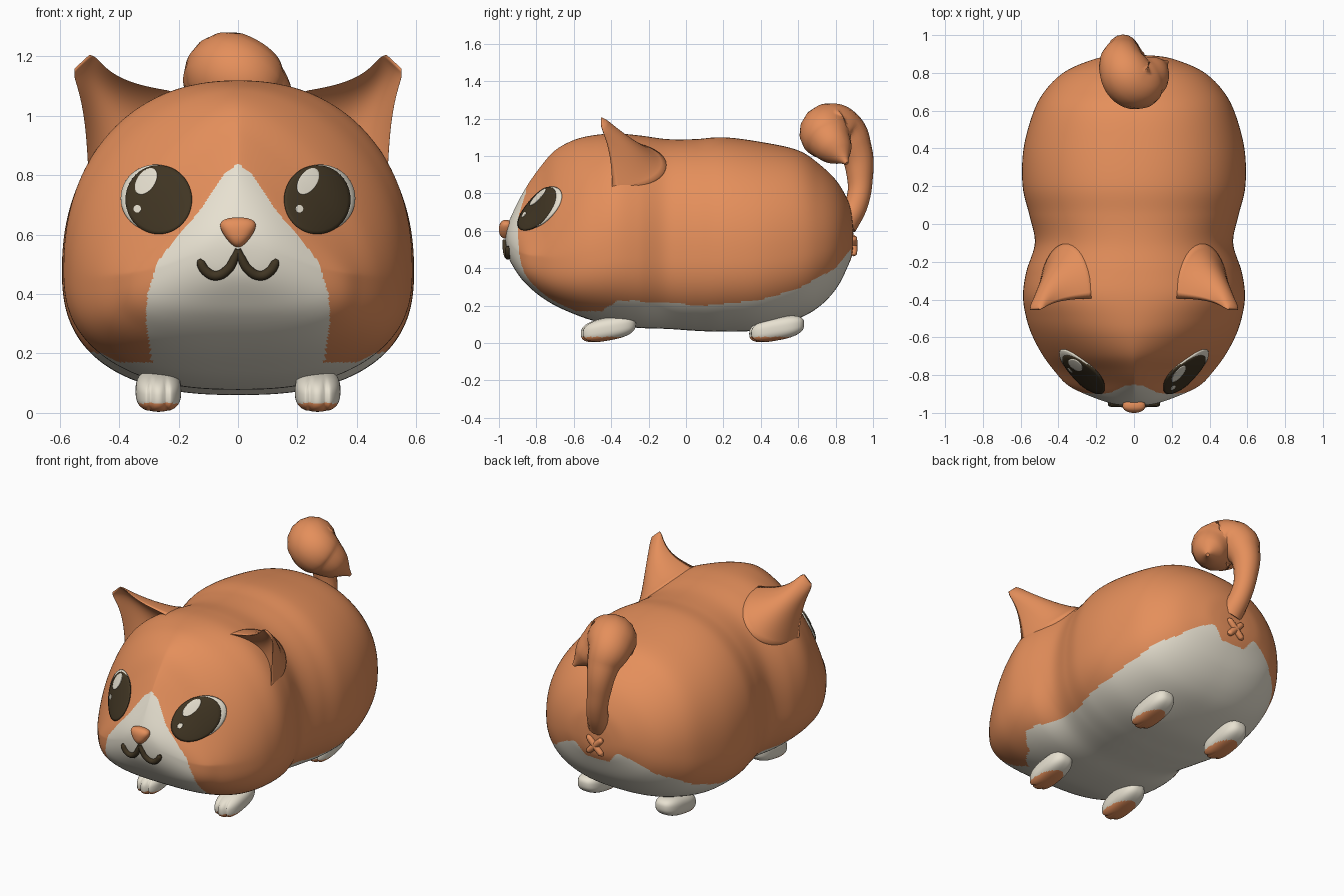
import bpy, bmesh, math
from mathutils import Vector
from mathutils.bvhtree import BVHTree

if "Cube" in bpy.data.objects:
    bpy.data.objects.remove(bpy.data.objects["Cube"])


def material(name, rgb):
    m = bpy.data.materials.new(name)
    m.diffuse_color = (*rgb, 1)
    m.use_nodes = True
    m.node_tree.nodes["Principled BSDF"].inputs["Base Color"].default_value = m.diffuse_color
    return m


ORANGE = material("orange_fur", (0.78, 0.275, 0.105))
WHITE = material("cream_fur", (0.82, 0.77, 0.65))
DARK = material("dark_brown", (0.052, 0.036, 0.017))


def loft(name, rings, mats, rule=None):
    """Closed skin over rings of points, capped at both ends."""
    bm = bmesh.new()
    rows = [[bm.verts.new(p) for p in r] for r in rings]
    n = len(rows[0])
    for a, b in zip(rows, rows[1:]):
        for i in range(n):
            bm.faces.new((a[i], a[(i + 1) % n], b[(i + 1) % n], b[i]))
    bm.faces.new(rows[0])
    bm.faces.new(rows[-1])
    bmesh.ops.recalc_face_normals(bm, faces=bm.faces)
    bm.normal_update()
    for f in bm.faces:
        f.smooth = True
        if rule:
            f.material_index = rule(f.calc_center_median(), f.normal)
    me = bpy.data.meshes.new(name)
    bm.to_mesh(me)
    bm.free()
    for m in mats:
        me.materials.append(m)
    ob = bpy.data.objects.new(name, me)
    bpy.context.collection.objects.link(ob)
    return ob


def spow(v, p):
    return math.copysign(abs(v) ** p, v)


def table(pts, v):
    """Piecewise linear lookup."""
    for (a, fa), (b, fb) in zip(pts, pts[1:]):
        if v <= b:
            return fa + (fb - fa) * max(0, (v - a) / (b - a))
    return pts[-1][1]


def tube(name, pts, mat):
    """Round tube through (x, y, z, radius) points."""
    cu = bpy.data.curves.new(name, 'CURVE')
    cu.dimensions = '3D'
    cu.bevel_depth, cu.bevel_resolution, cu.resolution_u = 1, 6, 10
    cu.use_fill_caps = True
    sp = cu.splines.new('BEZIER')
    sp.radius_interpolation = 'CARDINAL'
    sp.bezier_points.add(len(pts) - 1)
    for bp, p in zip(sp.bezier_points, pts):
        bp.co, bp.radius = p[:3], p[3]
        bp.handle_left_type = bp.handle_right_type = 'AUTO'
    ob = bpy.data.objects.new(name, cu)
    bpy.context.collection.objects.link(ob)
    cu.materials.append(mat)
    bpy.ops.object.select_all(action='DESELECT')
    ob.select_set(True)
    bpy.context.view_layer.objects.active = ob
    bpy.ops.object.convert(target='MESH')
    bpy.ops.object.shade_smooth()


def blob(name, c, half, p, warp, mats, rule=None):
    """Super-ellipsoid with a warp on its unit coordinates."""
    rings = []
    for i in range(33):
        ph = (i / 32 - 0.5) * (math.pi - 0.04)
        ring = []
        for j in range(64):
            th = j * math.tau / 64
            u = Vector((spow(math.cos(ph), p) * spow(math.cos(th), p),
                        spow(math.cos(ph), p) * spow(math.sin(th), p),
                        spow(math.sin(ph), p)))
            u = warp(u)
            ring.append([c[k] + half[k] * u[k] for k in range(3)])
        rings.append(ring)
    return loft(name, rings, mats, rule)


# Head and body: y, half width, top, bottom, height of widest point,
# roundness above and below that point
ST = [(-.965, .004, .565, .555, .56, 2, 2), (-.95, .12, .64, .46, .54, 1.7, 2.3),
      (-.90, .26, .75, .37, .49, 1.35, 3), (-.85, .355, .84, .31, .47, 1.2, 3.3),
      (-.78, .42, .94, .25, .46, 1.3, 3.2), (-.70, .48, 1.03, .20, .45, 1.55, 3),
      (-.60, .535, 1.085, .155, .45, 1.8, 2.8), (-.50, .57, 1.11, .12, .46, 2, 2.6),
      (-.38, .588, 1.12, .095, .48, 2.2, 2.5), (-.25, .57, 1.11, .08, .48, 2.2, 2.5),
      (-.10, .525, 1.09, .075, .48, 2.2, 2.5), (.05, .555, 1.09, .065, .48, 2.2, 2.5),
      (.20, .59, 1.10, .06, .48, 2.2, 2.5), (.40, .585, 1.075, .07, .48, 2.2, 2.5),
      (.60, .53, 1.03, .13, .5, 2.2, 2.5), (.72, .46, .95, .2, .52, 2.1, 2.4),
      (.81, .36, .86, .3, .54, 2, 2.3), (.87, .22, .75, .42, .56, 2, 2.2),
      (.89, .12, .66, .48, .56, 2, 2), (.895, .004, .565, .555, .56, 2, 2)]


def station(t):
    """Smooth blend between stations."""
    i = min(int(t), len(ST) - 2)
    f = t - i
    q = [ST[max(0, min(len(ST) - 1, i + k))] for k in (-1, 0, 1, 2)]
    return [0.5 * (2 * b + (c - a) * f + (2 * a - 5 * b + 4 * c - d) * f * f
                   + (3 * b - a - 3 * c + d) * f ** 3) for a, b, c, d in zip(*q)]


BLAZE = [(.17, .29), (.3, .31), (.4, .305), (.51, .27), (.6, .2), (.68, .13), (.8, .05), (.84, 0)]
BELLY = [(-1, .17), (-.45, .17), (-.36, .23), (.1, .2), (.4, .23), (.6, .29), (.8, .4), (.88, .5), (1, .52)]


def body_colour(c, n):
    if c.y < -.42 and abs(c.x) < table(BLAZE, c.z):
        return 1
    limit = table(BELLY, c.y)
    if c.y > .8:
        limit = min(limit, .43 + max(0, abs(c.x) - .08) * 1.2)
    return int(c.z < limit)


rings = []
for i in range(281):
    y, w, top, bot, zc, n_up, n_low = station(i / 280 * (len(ST) - 1))
    ring = []
    for j in range(220):
        a = j * math.tau / 220
        s = math.sin(a)
        h, e = (top - zc, 2 / n_up) if s > 0 else (zc - bot, 2 / n_low)
        ring.append((w * spow(math.cos(a), e), y, zc + h * spow(s, e)))
    rings.append(ring)
body = loft("body", rings, [ORANGE, WHITE], body_colour)
# Soften the ridges between the upper and lower halves
sm = body.modifiers.new("soften", 'SMOOTH')
sm.factor, sm.iterations = .5, 12

bm = bmesh.new()
bm.from_object(body, bpy.context.evaluated_depsgraph_get())
tree = BVHTree.FromBMesh(bm)
bm.free()


def surf(x, z):
    """y of the face surface seen from the front."""
    hit = tree.ray_cast(Vector((x, -2, z)), Vector((0, 1, 0)))[0]
    return hit.y if hit else -.6


# Eyes: thin domed plates that follow the face
def eye_plate(name, eye, cx, cz, rx, rz, tilt, lift, mat):
    rings = []
    for k in [.02] + [i / 10 for i in range(1, 11)] + [1.001]:
        ring = []
        for j in range(48):
            a = j * math.tau / 48
            u, v = k * rx * math.cos(a), k * rz * math.sin(a)
            x = cx + u * math.cos(tilt) - v * math.sin(tilt)
            z = cz + u * math.sin(tilt) + v * math.cos(tilt)
            r2 = ((x - eye) ** 2 + (z - .72) ** 2) / .125 ** 2
            dome = .022 * math.sqrt(max(0, 1 - r2))
            ring.append((x, surf(x, z) - dome - (lift if k <= 1 else lift - .01), z))
        rings.append(ring)
    loft(name, rings, [mat])


for s, side in ((-1, "left"), (1, "right")):
    e = s * .273
    eye_plate(side + "_eye_white", e, s * .278, .723, .117, .113, 0, .004, WHITE)
    eye_plate(side + "_eye_dark", e, s * .267, .718, .112, .116, 0, .009, DARK)
    eye_plate(side + "_eye_glint", e, e - .037, .78, .03, .05, -.6, .013, WHITE)
    eye_plate(side + "_eye_small_glint", e, e - .066, .687, .013, .013, 0, .013, WHITE)

# Nose: rounded triangle
blob("nose", (0, -.962, .608), (.07, .038, .05), .85,
     lambda u: Vector((u.x * (.75 + .38 * u.z), u.y, u.z)), [ORANGE])

# Mouth: two hooks meeting under the nose
for s, side in ((-1, "left"), (1, "right")):
    hook = [(0, .55, .01), (.012, .52, .014), (.035, .482, .016), (.075, .462, .016),
            (.108, .477, .016), (.126, .505, .014), (.131, .517, .006)]
    tube(side + "_mouth", [(s * x, surf(s * x, z) - .006, z, r) for x, z, r in hook], DARK)

# Ears: shells with a hollow front
for s, side in ((-1, "left"), (1, "right")):
    rings = []
    for i in range(33):
        t = -.4 + 1.4 * i / 32
        up = max(t, 0)
        a = .19 - .145 * up - .03 * math.sin(math.pi * up)
        if t > .88:
            a *= math.sqrt(1 - ((t - .88) / .12) ** 2 * .45)
        cx, cz = .365 + .16 * t + .012 * math.sin(math.pi * up), .955 + .228 * t
        rim = -.395 - .06 * up ** 2
        depth = .29 - .265 * up ** .7
        dent = min(.1 * (1 - up) ** .6, depth * .6)
        ring = []
        for j in range(48):
            c, n = math.cos(j * math.tau / 48), math.sin(j * math.tau / 48)
            y = rim + (depth * n if n > 0 else dent * n * n)
            ring.append((s * (cx + a * c * .735), y, cz - a * c * .678))
        rings.append(ring)
    loft(side + "_ear", rings, [ORANGE])


# Paws: soft boxes with toe grooves and coloured soles
def toes(u):
    g = math.exp(-((abs(u.x) - .34) / .1) ** 2) if u.y < -.2 else 0
    y = u.y * (1 - .13 * g)
    return Vector((u.x, y, max(u.z + .42 * y, -1.18)))


for s, side in ((-1, "left"), (1, "right")):
    for y, end in ((-.415, "front"), (.485, "rear")):
        blob(f"{end}_{side}_paw", (s * .268, y, .075), (.077, .147, .062), .75, toes,
             [WHITE, ORANGE], lambda c, n: int(c.z < .032 and n.z < -.1))

# Curled tail
tube("tail", [(0, .845, .63, .07), (-.025, .91, .74, .062), (-.05, .93, .89, .07),
              (-.06, .9, 1.04, .095), (-.055, .825, 1.13, .132), (0, .75, 1.13, .142),
              (.065, .77, 1.08, .12), (.125, .82, 1.015, .075), (.175, .86, .96, .01)], ORANGE)

# Small cross under the tail
for s in (-1, 1):
    tube("rear_cross_bar_" + ("a" if s < 0 else "b"),
         [(s * k * .042, .897, .52 + k * .042, r)
          for k, r in ((-1.25, .006), (-1, .017), (0, .019), (1, .017), (1.25, .006))], ORANGE)
